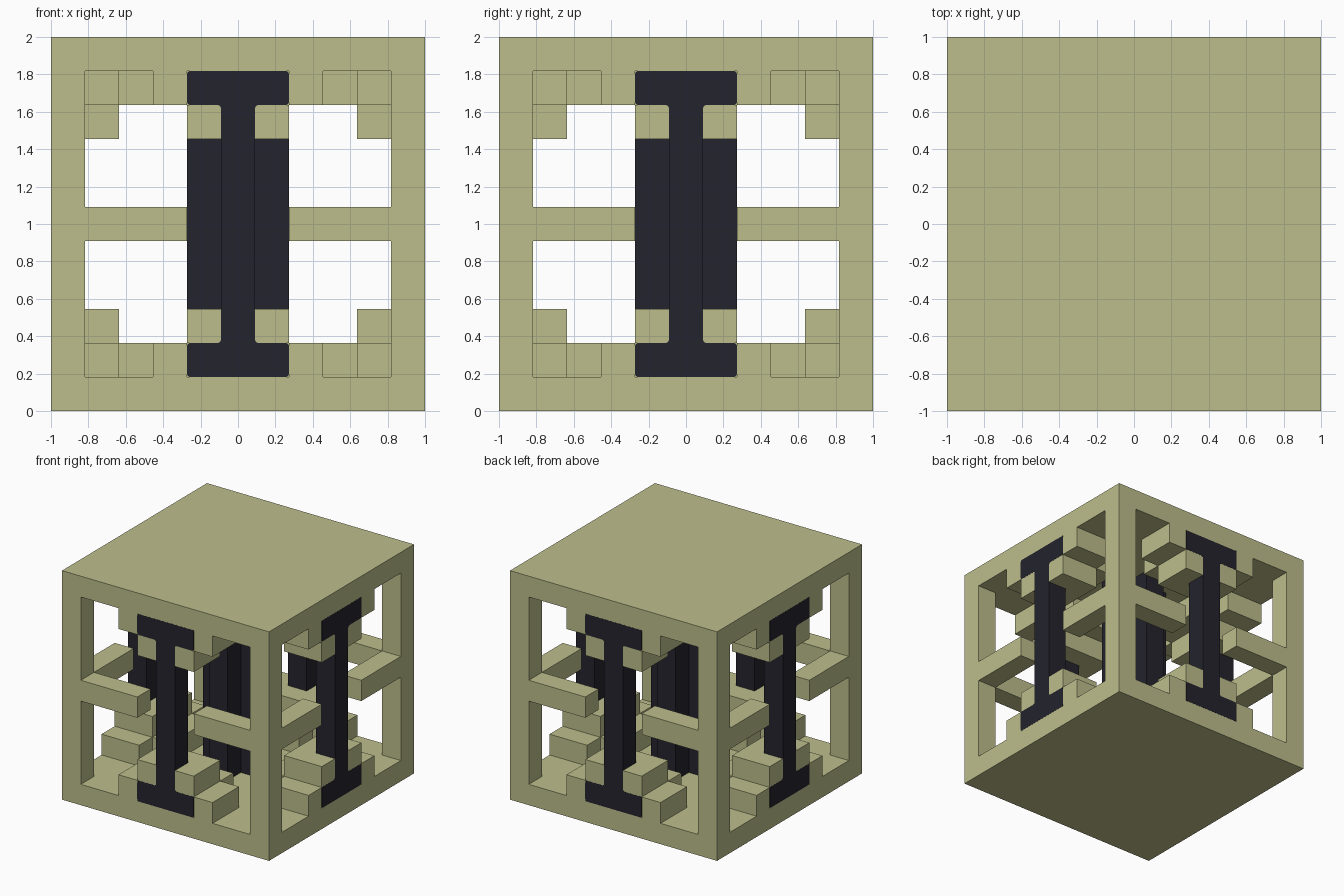
import bpy, bmesh, math
from mathutils import Matrix, Vector
from itertools import product

N = 11               # cells along each side
S = 2 / N            # cell size

cube = bpy.data.objects.get("Cube")
if cube:
    bpy.data.objects.remove(cube, do_unlink=True)


def material(name, rgb):
    m = bpy.data.materials.new(name)
    m.use_nodes = True
    m.diffuse_color = (*rgb, 1)
    m.node_tree.nodes["Principled BSDF"].inputs["Base Color"].default_value = (*rgb, 1)
    return m


tan = material("pale olive", (0.51, 0.515, 0.262))
dark = material("dark navy", (0.017, 0.017, 0.026))


def block(xs, ys, zs):
    """Cells of a block, each range given as inclusive first and last cell."""
    return set(product(*(range(a, b + 1) for a, b in (xs, ys, zs))))


def all_sides(cells):
    """Repeat cells on the four sides by quarter turns."""
    out = set()
    for _ in range(4):
        out |= cells
        cells = {(N - 1 - y, x, z) for x, y, z in cells}
    return out


def top_and_bottom(cells):
    return cells | {(x, y, N - 1 - z) for x, y, z in cells}


def finish(name, bm, mat):
    me = bpy.data.meshes.new(name)
    bm.to_mesh(me)
    bm.free()
    me.materials.append(mat)
    ob = bpy.data.objects.new(name, me)
    bpy.context.collection.objects.link(ob)
    return ob


def cell_solid(name, cells, mat):
    """Outer skin of a set of cells, with flat areas merged."""
    bm = bmesh.new()
    for c in cells:
        centre = Vector(((c[0] + 0.5) * S - 1, (c[1] + 0.5) * S - 1, (c[2] + 0.5) * S))
        for axis, sign in product(range(3), (-1, 1)):
            near = list(c)
            near[axis] += sign
            if tuple(near) in cells:
                continue
            n, u, v = (Vector(), Vector(), Vector())
            n[axis] = sign
            u[(axis + 1) % 3] = 1
            v = n.cross(u)
            bm.faces.new([bm.verts.new(centre + (n + a * u + b * v) * S / 2)
                          for a, b in ((-1, -1), (1, -1), (1, 1), (-1, 1))])
    bmesh.ops.remove_doubles(bm, verts=bm.verts, dist=0.001)
    bmesh.ops.dissolve_limit(bm, angle_limit=0.01, verts=bm.verts, edges=bm.edges)
    bmesh.ops.triangulate(bm, faces=[f for f in bm.faces if len(f.verts) > 4])
    return finish(name, bm, mat)


# Frame: floor and roof slabs, corner posts, broken middle rails
slabs = top_and_bottom(block((0, 10), (0, 10), (0, 0)))
posts = all_sides(block((0, 0), (0, 0), (0, 10)))
rails = all_sides(block((1, 3), (0, 0), (5, 5)) | block((7, 9), (0, 0), (5, 5)))

# Stepped brackets behind the ends of each upright
steps = all_sides(top_and_bottom(
    block((3, 7), (0, 1), (1, 1)) | block((4, 6), (2, 2), (1, 1))
    | block((4, 6), (0, 1), (2, 2))))

# Space taken by the dark uprights
upright = all_sides(top_and_bottom(block((4, 6), (0, 0), (1, 1)))
                    | block((5, 5), (0, 0), (1, 9)))
cell_solid("frame", (slabs | posts | rails | steps) - upright, tan)

# Cross-shaped centre column
cell_solid("centre_column", block((5, 5), (4, 6), (1, 9)) | block((4, 6), (5, 5), (1, 9)), dark)


# Flanged uprights with softened corners, one per side
def flanged_upright(name, angle):
    w, t, h, web = 1.5 * S, 0.5 * S, 4.5 * S, 3.5 * S
    quarter = [(w, h), (w, web), (t, web)]
    right = quarter + [(x, -z) for x, z in reversed(quarter)]
    outline = right + [(-x, z) for x, z in reversed(right)]
    bm = bmesh.new()
    face = bm.faces.new([bm.verts.new((x, -1.001, z + 1)) for x, z in outline])
    ext = bmesh.ops.extrude_face_region(bm, geom=[face])
    moved = [v for v in ext["geom"] if isinstance(v, bmesh.types.BMVert)]
    bmesh.ops.translate(bm, verts=moved, vec=(0, S + 0.001, 0))
    depth_edges = [e for e in bm.edges
                   if abs(e.verts[0].co.y - e.verts[1].co.y) > S / 2]
    bmesh.ops.bevel(bm, geom=depth_edges, offset=0.018, segments=3,
                    profile=0.5, affect='EDGES')
    bmesh.ops.recalc_face_normals(bm, faces=bm.faces)
    bmesh.ops.rotate(bm, verts=bm.verts, cent=(0, 0, 0),
                     matrix=Matrix.Rotation(angle, 3, 'Z'))
    finish(name, bm, dark)


for i, side in enumerate(("front", "left", "back", "right")):
    flanged_upright(side + "_upright", i * math.pi / 2)
